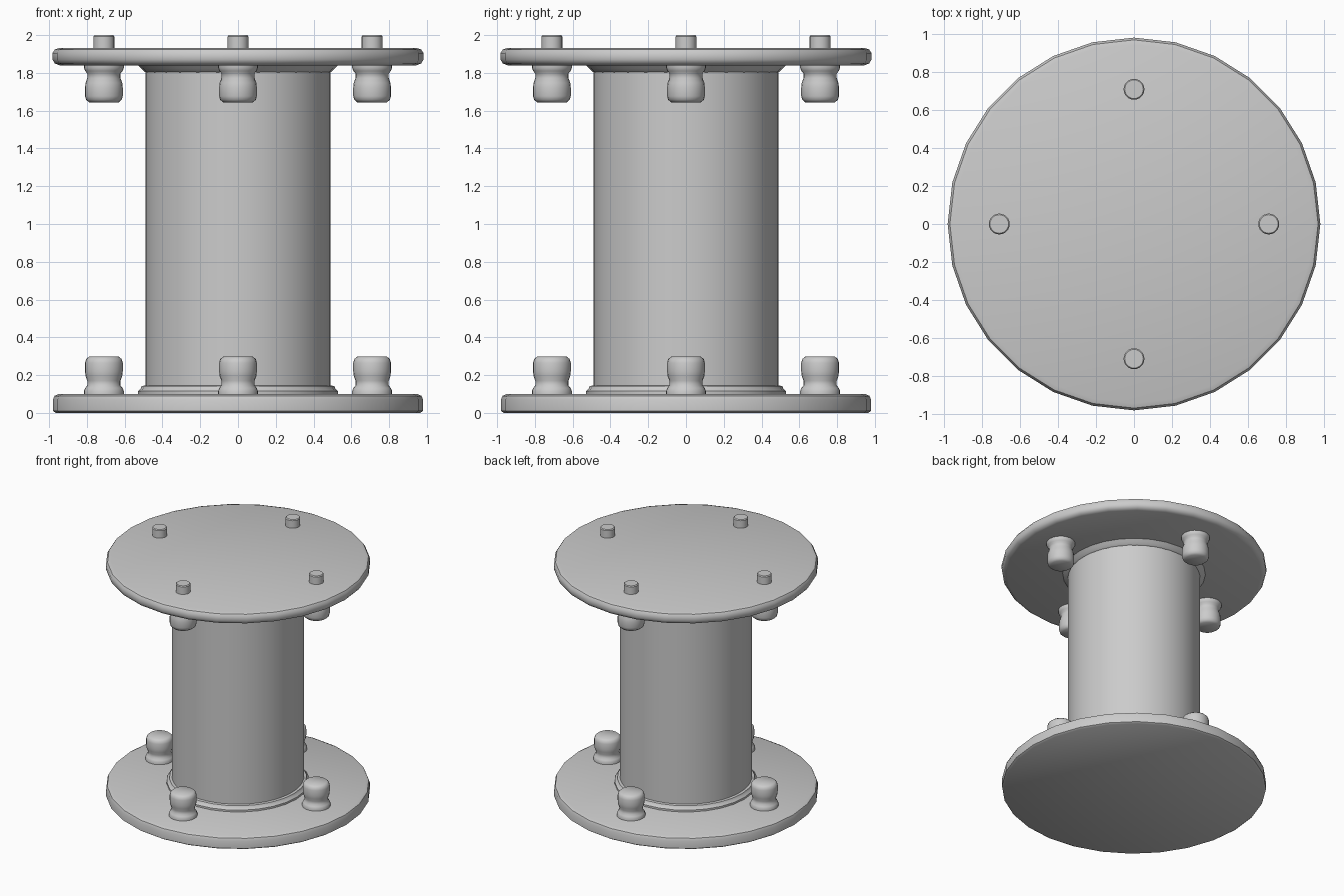
import bpy, bmesh, math

if "Cube" in bpy.data.objects:
    bpy.data.objects.remove(bpy.data.objects["Cube"])


def lathe(name, profile, sides, x=0.0, y=0.0, angle=40):
    """Closed solid of revolution from (radius, z) points, bottom to top."""
    bm = bmesh.new()
    rings = []
    for r, z in profile:
        rings.append([bm.verts.new((x + r * math.cos(2 * math.pi * i / sides),
                                    y + r * math.sin(2 * math.pi * i / sides), z))
                      for i in range(sides)])
    for a, b in zip(rings, rings[1:]):
        for i in range(sides):
            j = (i + 1) % sides
            bm.faces.new((a[i], a[j], b[j], b[i]))
    bm.faces.new(rings[0][::-1])
    bm.faces.new(rings[-1])
    bmesh.ops.recalc_face_normals(bm, faces=bm.faces)
    mesh = bpy.data.meshes.new(name)
    bm.to_mesh(mesh)
    bm.free()
    ob = bpy.data.objects.new(name, mesh)
    bpy.context.collection.objects.link(ob)
    bpy.ops.object.select_all(action='DESELECT')
    ob.select_set(True)
    bpy.context.view_layer.objects.active = ob
    bpy.ops.object.shade_smooth_by_angle(angle=math.radians(angle))
    return ob


# Flange plates
lathe("bottom_flange", [(0.965, 0), (0.98, 0.01), (0.98, 0.07),
                        (0.972, 0.09), (0.95, 0.10)], 28)
lathe("top_flange", [(0.945, 1.84), (0.97, 1.85), (0.982, 1.87),
                     (0.982, 1.905), (0.97, 1.924), (0.945, 1.932)], 28)

# Pipe and weld collars
lathe("pipe", [(0.49, 0.09), (0.49, 1.85)], 48)
lathe("bottom_collar", [(0.53, 0.095), (0.53, 0.115), (0.515, 0.128),
                        (0.51, 0.142), (0.485, 0.147)], 28)
lathe("top_collar", [(0.485, 1.80), (0.50, 1.81), (0.515, 1.825),
                     (0.535, 1.845)], 28)

# Nuts: (radius, distance from the flange face)
nut = [(0.106, -0.005), (0.106, 0.015), (0.099, 0.032), (0.088, 0.045),
       (0.088, 0.07), (0.097, 0.095), (0.10, 0.12), (0.10, 0.165),
       (0.094, 0.185), (0.078, 0.198)]
for i in range(4):
    a = i * math.pi / 2
    x, y = 0.71 * math.cos(a), 0.71 * math.sin(a)
    lathe(f"bottom_nut_{i}", [(r, 0.10 + d) for r, d in nut], 24, x, y)
    lathe(f"top_nut_{i}", [(r, 1.842 - d) for r, d in reversed(nut)], 24, x, y)
    # Stud ends above the top plate
    lathe(f"stud_{i}", [(0.055, 1.90), (0.055, 1.993), (0.049, 2.0)], 24, x, y)
